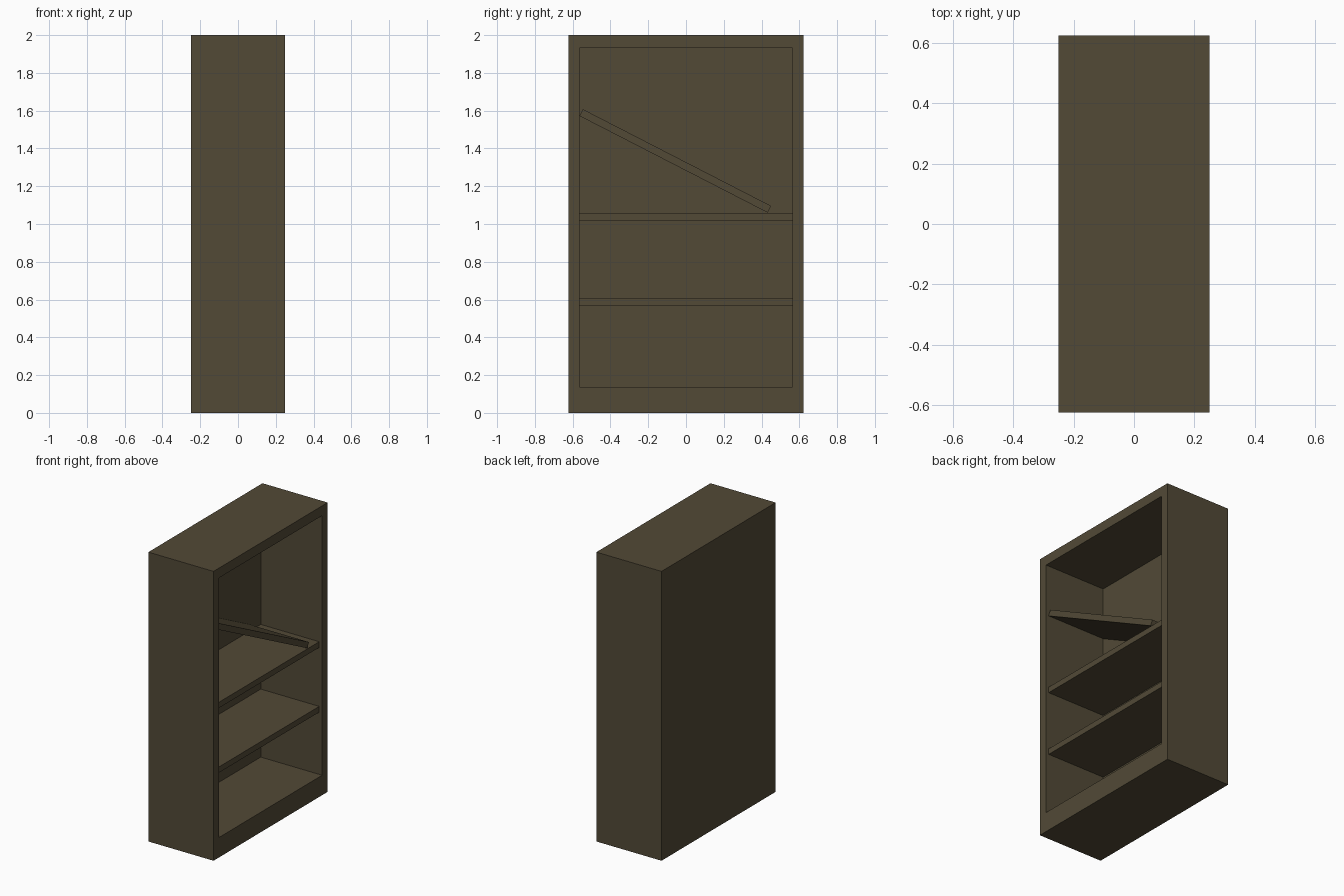
import bpy, bmesh, math
from mathutils import Matrix

if "Cube" in bpy.data.objects:
    bpy.data.objects.remove(bpy.data.objects["Cube"])

W, D, H = 0.249, 0.623, 2.0            # half depth (x), half width (y), height
IY, Z0, Z1 = 0.563, 0.138, 1.932       # opening half width, bottom, top
BACK, SHELF_FRONT = -0.22, 0.227       # inside of back panel, shelf front edge

wood = bpy.data.materials.new("dark_wood")
wood.diffuse_color = (0.084, 0.067, 0.037, 1)
wood.use_nodes = True
wood.node_tree.nodes["Principled BSDF"].inputs["Base Color"].default_value = wood.diffuse_color


def finish(bm, name):
    bmesh.ops.recalc_face_normals(bm, faces=bm.faces)
    mesh = bpy.data.meshes.new(name)
    bm.to_mesh(mesh)
    bm.free()
    mesh.materials.append(wood)
    obj = bpy.data.objects.new(name, mesh)
    bpy.context.collection.objects.link(obj)
    return obj


def box(size, centre):
    bm = bmesh.new()
    bmesh.ops.create_cube(bm, size=1)
    bmesh.ops.scale(bm, vec=size, verts=bm.verts)
    bmesh.ops.translate(bm, vec=centre, verts=bm.verts)
    return bm


# Cabinet: a box whose open side (+x) is inset and pushed in to the back panel
bm = box((2 * W, 2 * D, H), (0, 0, H / 2))
front = max(bm.faces, key=lambda f: f.calc_center_median().x)
bmesh.ops.inset_region(bm, faces=[front], thickness=0.05)
for v in front.verts:
    v.co.y = math.copysign(IY, v.co.y)
    v.co.z = Z1 if v.co.z > 1 else Z0
inner = bmesh.ops.extrude_discrete_faces(bm, faces=[front])["faces"][0]
for v in inner.verts:
    v.co.x = BACK
finish(bm, "cabinet")

# Shelves: two level ones and one that has fallen at an angle
depth, mid = SHELF_FRONT - BACK, (SHELF_FRONT + BACK) / 2
for name, z in (("lower_shelf", 0.588), ("middle_shelf", 1.035)):
    finish(box((depth, 2 * IY, 0.04), (mid, 0, z)), name)
fallen = finish(box((depth, 1.12, 0.04), (0, 0, 0)), "fallen_shelf")
fallen.matrix_world = Matrix.Translation((mid, -0.057, 1.334)) @ Matrix.Rotation(math.radians(-27.2), 4, 'X')
